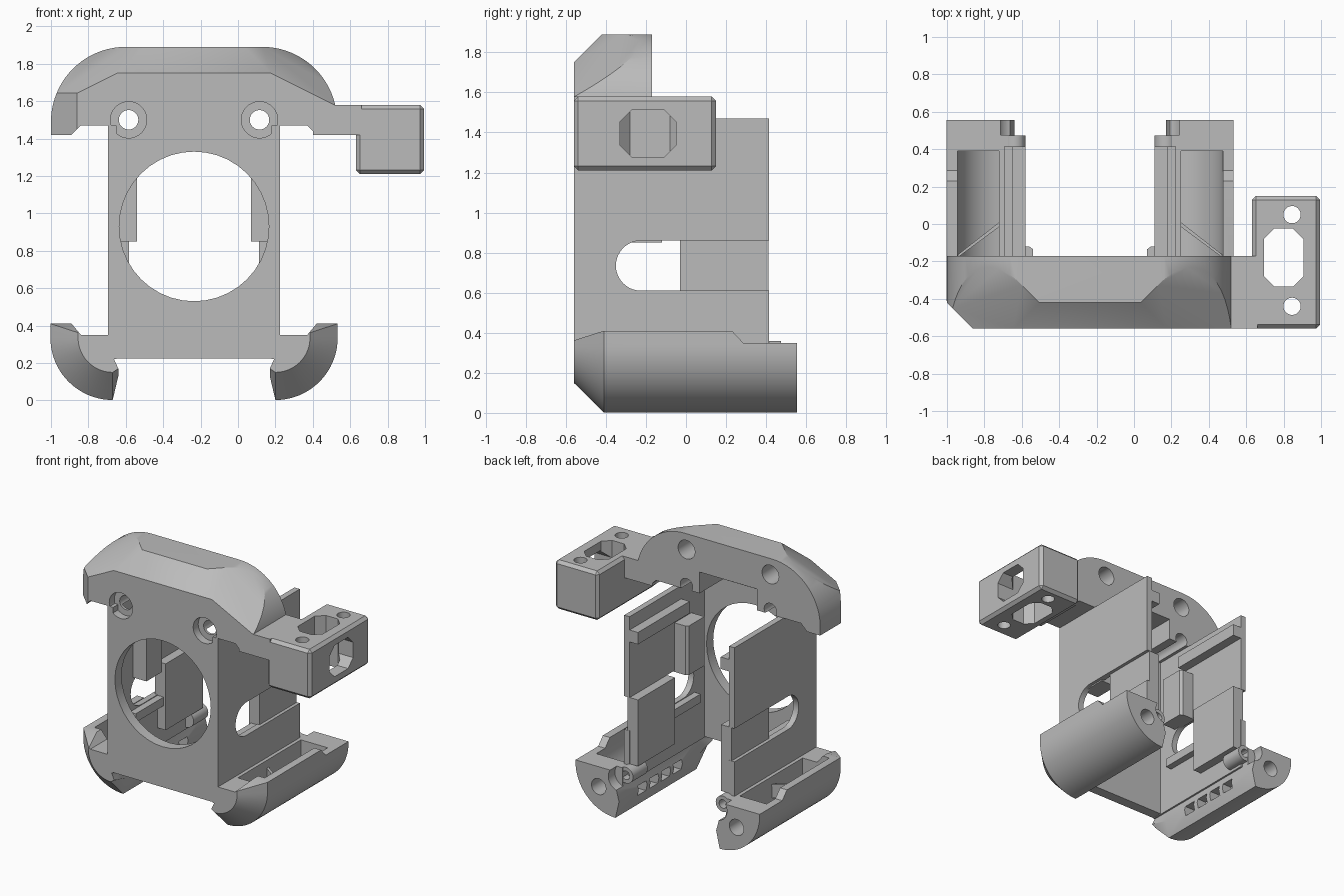
import bpy, bmesh
from math import sin, cos, pi, radians
from mathutils import Matrix, Vector

old = bpy.data.objects.get("Cube")
if old:
    bpy.data.objects.remove(old)

CX = -0.235                      # symmetry plane of the body
grey = bpy.data.materials.new("light grey plastic")
grey.use_nodes = True
grey.diffuse_color = (0.5, 0.5, 0.5, 1)
grey.node_tree.nodes["Principled BSDF"].inputs["Base Color"].default_value = (0.5, 0.5, 0.5, 1)


def make(name, bm):
    bmesh.ops.recalc_face_normals(bm, faces=bm.faces)
    me = bpy.data.meshes.new(name)
    bm.to_mesh(me)
    bm.free()
    me.materials.append(grey)
    ob = bpy.data.objects.new(name, me)
    bpy.context.collection.objects.link(ob)
    return ob


def loft(name, rings):
    """Closed solid through rings of equal point count."""
    bm = bmesh.new()
    loops = [[bm.verts.new(p) for p in ring] for ring in rings]
    n = len(loops[0])
    for a, b in zip(loops, loops[1:]):
        for i in range(n):
            j = (i + 1) % n
            bm.faces.new((a[i], a[j], b[j], b[i]))
    bm.faces.new(loops[0])
    bm.faces.new(loops[-1])
    return make(name, bm)


def prism(name, pts, axis, lo, hi):
    """Flat outline pushed along an axis from lo to hi."""
    place = {"x": lambda p, t: (t, p[0], p[1]),
             "y": lambda p, t: (p[0], t, p[1]),
             "z": lambda p, t: (p[0], p[1], t)}[axis]
    return loft(name, [[place(p, t) for p in pts] for t in (lo, hi)])


def box(name, x, y, z):
    return prism(name, [(x[0], y[0]), (x[1], y[0]), (x[1], y[1]), (x[0], y[1])], "z", *z)


def arc(cx, cy, r, a0, a1, n):
    return [(cx + r * cos(radians(a0 + (a1 - a0) * i / n)),
             cy + r * sin(radians(a0 + (a1 - a0) * i / n))) for i in range(n + 1)]


def cyl(name, c, r, axis, lo, hi):
    return prism(name, arc(c[0], c[1], r, 0, 360, 40)[:-1], axis, lo, hi)


def octagon(c, w, h, k):
    return [(c[0] + a, c[1] + b) for a, b in
            ((-w, -h + k), (-w + k, -h), (w - k, -h), (w, -h + k),
             (w, h - k), (w - k, h), (-w + k, h), (-w, h - k))]


def bake(ob):
    dg = bpy.context.evaluated_depsgraph_get()
    me = bpy.data.meshes.new_from_object(ob.evaluated_get(dg))
    ob.modifiers.clear()
    ob.data = me


def cut(ob, *cutters):
    for c in cutters:
        m = ob.modifiers.new("cut", "BOOLEAN")
        m.operation, m.solver, m.object = "DIFFERENCE", "EXACT", c
    bake(ob)
    for c in cutters:
        bpy.data.objects.remove(c)
    return ob


def mirrored(ob):
    me = ob.data.copy()
    me.transform(Matrix.Translation((2 * CX, 0, 0)) @ Matrix.Diagonal((-1, 1, 1, 1)))
    me.flip_normals()
    twin = bpy.data.objects.new(ob.name.replace("right", "left"), me)
    bpy.context.collection.objects.link(twin)


def screw_cuts(pocket):
    out = []
    for x in (CX - 0.35, CX + 0.35):
        out.append(cyl("bore", (x, 1.5), 0.097, "y", -0.7, -0.5))
        out.append(cyl("shank", (x, 1.5), 0.052, "y", -0.65, 0))
        if pocket:
            out.append(cyl("rear_bore", (x, 1.77), 0.07, "y", -0.42, 0))
    return out


# Front plate with the large round opening
plate = box("front_plate", (-0.695, 0.225), (-0.56, -0.48), (0.225, 1.52))
cut(plate, cyl("opening", (CX, 0.93), 0.4, "y", -0.7, 0), *screw_cuts(False))

# Domed hood with chamfered front
outline = [(-0.89, 1.42), (-0.84, 1.47), (0.37, 1.47), (0.42, 1.42), (0.53, 1.42)]
outline += arc(0.13, 1.49, 0.4, 0, 90, 20) + arc(-0.6, 1.49, 0.4, 90, 180, 20) + [(-1.0, 1.42)]
hood = prism("hood", outline, "y", -0.56, -0.17)
bm = bmesh.new()
bm.from_mesh(hood.data)
for co, no in (((0, -0.56, 1.75), (0, -1, 1)), ((-0.86, -0.56, 1.5), (-1, -1, 0)),
               ((-0.645, -0.56, 1.75), (-1, -1, 2)), ((0.175, -0.56, 1.75), (1, -1, 2))):
    r = bmesh.ops.bisect_plane(bm, geom=bm.verts[:] + bm.edges[:] + bm.faces[:], dist=1e-5,
                               plane_co=Vector(co), plane_no=Vector(no), clear_outer=True)
    bmesh.ops.holes_fill(bm, edges=[e for e in bm.edges if e.is_boundary], sides=0)
bmesh.ops.recalc_face_normals(bm, faces=bm.faces)
bm.to_mesh(hood.data)
bm.free()
cut(hood, box("pocket", (CX - 0.24, CX + 0.24), (-0.45, 0), (1.3, 1.63)), *screw_cuts(True))

# Side arm and its mounting block
box("arm_bar", (0.4, 0.66), (-0.56, -0.17), (1.42, 1.58))
block = box("arm_block", (0.63, 0.995), (-0.56, 0.15), (1.21, 1.58))
bv = block.modifiers.new("bevel", "BEVEL")
bv.width, bv.segments = 0.022, 1
bake(block)
cut(block, prism("well", octagon((0.8, -0.18), 0.105, 0.155, 0.055), "z", 1, 2),
    prism("window", octagon((-0.19, 1.395), 0.14, 0.118, 0.06), "x", 0.8, 1.2),
    cyl("hole", (0.845, 0.05), 0.046, "z", 1, 2),
    cyl("hole", (0.845, -0.44), 0.046, "z", 1, 2))

# Side wall with its open-ended slot
parts = []
wall = box("right_wall", (-0.695, -0.65), (-0.56, 0.415), (0.22, 1.47))
slot = [(0.6, 0.61), (0.6, 0.86)] + arc(-0.225, 0.735, 0.125, 90, 270, 20)
parts.append(cut(wall, prism("slot", slot, "x", -0.8, -0.6)))

# Inner ledge, lower panel, rail, stop pad
parts.append(box("right_ledge", (-0.67, -0.58), (-0.2, 0.415), (1.28, 1.37)))
parts.append(box("right_inner_panel", (-0.67, -0.582), (-0.03, 0.413), (0.36, 0.86)))
parts.append(box("right_rail", (-0.67, -0.6), (-0.36, 0.41), (0.54, 0.605)))
pad = [(-0.67, -0.32), (-0.54, -0.32), (-0.54, -0.135), (-0.56, -0.12), (-0.67, -0.12)]
parts.append(prism("right_stop_pad", pad, "z", 0.85, 1.22))

# Rounded foot trough with a tapered nose
FX, FZ = -0.67, 0.335


def foot_ring(y, r):
    xa = max(-0.89, FX - r + 0.005)
    za = 0.35 + (-0.84 - xa) * 1.2
    low = FZ - r
    pts = [(xa, za), (FX - r, za)] + arc(FX, FZ, r, 180, 270, 20)
    pts += [(-0.64, max(0.13, low + 0.02)), (-0.665, 0.225), (-0.665, 0.35), (-0.84, 0.35)]
    return [(x, y, z) for x, z in pts]


foot = loft("right_foot", [foot_ring(-0.56, 0.185), foot_ring(-0.41, 0.333), foot_ring(0.555, 0.333)])
trough = [(-0.72, 0.6), (-0.945, 0.6)] + arc(FX, FZ, 0.275, 180, 259, 16)
back_step = [(0.22, 0.42), (0.285, 0.35), (0.7, 0.35), (0.7, 0.6), (0.22, 0.6)]
cutters = [prism("trough", trough, "y", -0.36, 0.39),
           prism("back_step", back_step, "x", -1.2, -0.5),
           cyl("screw_bore", (-0.81, 0.2), 0.06, "y", 0.41, 0.7),
           cyl("boss_clearance", (-0.64, 0.3), 0.09, "y", 0.476, 0.7)]
for i in range(4):
    y = -0.2 + i * 0.14
    cutters.append(box("vent", (-0.74, -0.6), (y, y + 0.1), (0.085, 0.16)))
parts.append(cut(foot, *cutters))

# Small screw boss beside the foot
boss = cyl("right_boss", (-0.64, 0.3), 0.06, "y", 0.3, 0.474)
parts.append(cut(boss, cyl("boss_hole", (-0.64, 0.3), 0.032, "y", 0.38, 0.6)))

# Diagonal rib across the trough
rib = [(-0.95, -0.17), (-0.93, -0.17), (-0.7, 0.0), (-0.72, 0.01)]
parts.append(prism("right_rib", rib, "z", 0.19, 0.29))

for p in parts:
    mirrored(p)

# Smooth curved faces, keep hard edges
bpy.ops.object.select_all(action="DESELECT")
for ob in bpy.context.collection.objects:
    if ob.type == "MESH" and ob.data.materials and ob.data.materials[0] == grey:
        ob.select_set(True)
        bpy.context.view_layer.objects.active = ob
bpy.ops.object.shade_smooth_by_angle(angle=radians(30))
